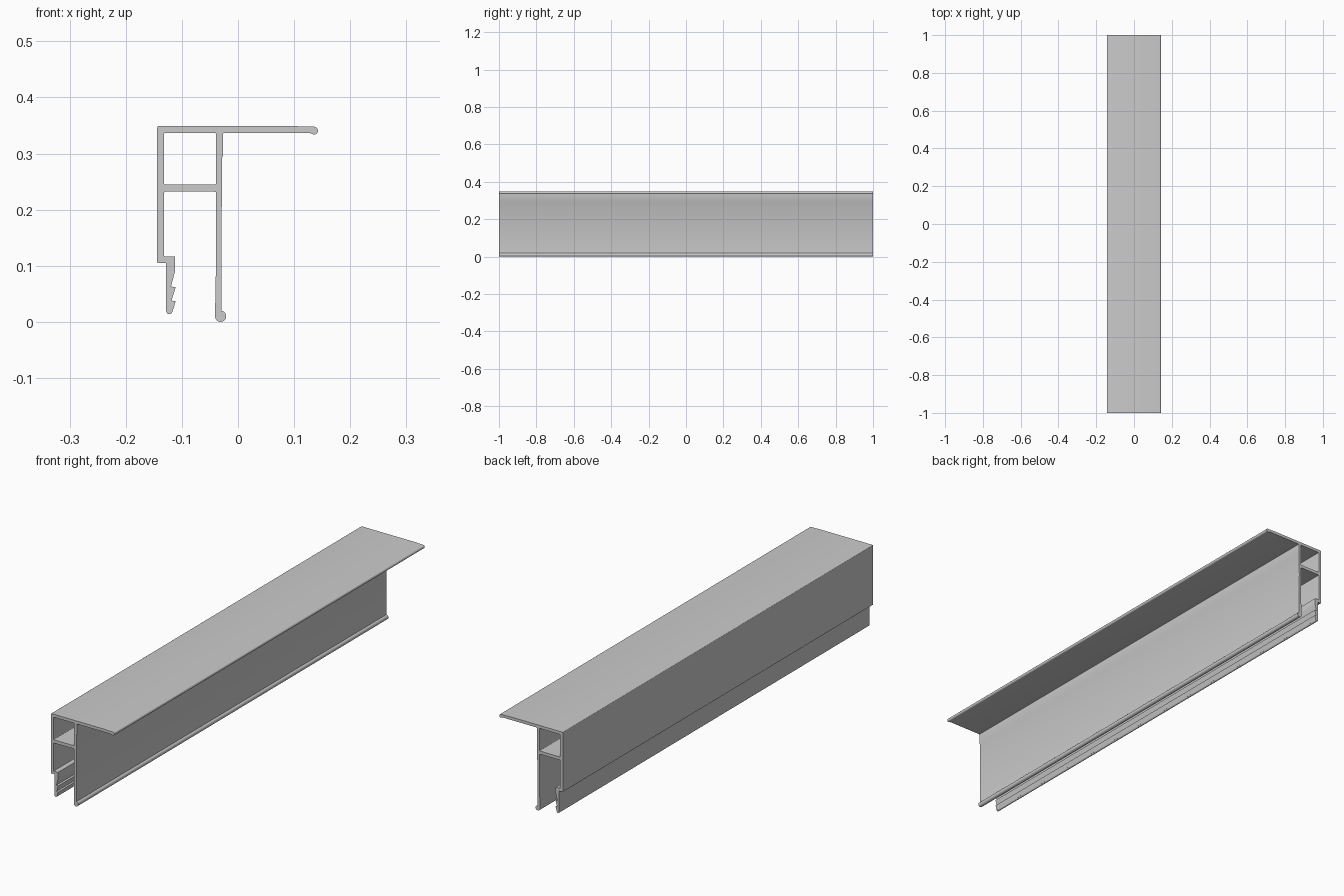
import bpy
from math import sin, cos, radians, pi
from mathutils import Vector

if "Cube" in bpy.data.objects:
    bpy.data.objects.remove(bpy.data.objects["Cube"])


def arc(cx, cz, r, start, end, n=12):
    """Points on a circle, marked as already round (no fillet)."""
    angles = [radians(start + (end - start) * i / n) for i in range(n + 1)]
    return [(cx + r * cos(a), cz + r * sin(a), 0) for a in angles]


def fillet(points, n=4):
    """Round each corner (x, z, size) with a short quadratic blend."""
    out = []
    for i, (x, z, r) in enumerate(points):
        p = Vector((x, z))
        if r == 0:
            out.append(p)
            continue
        a = p + (Vector(points[i - 1][:2]) - p).normalized() * r
        b = p + (Vector(points[(i + 1) % len(points)][:2]) - p).normalized() * r
        for k in range(n + 1):
            t = k / n
            out.append(a * (1 - t) ** 2 + p * 2 * t * (1 - t) + b * t * t)
    return out


R = 0.003

# Outer outline, clockwise from the top left corner
outline = [(-0.144, 0.349, R), (0.105, 0.349, 0), (0.112, 0.348, 0)]
# Rounded lip at the flange tip
outline += arc(0.1355, 0.341, 0.007, 90, -120)
outline += [(0.127, 0.337, 0), (-0.027, 0.337, R)]
# Right web, slightly stepped, ending in a bead
outline += [(-0.027, 0.295, 0), (-0.0285, 0.292, 0),
            (-0.0285, 0.206, 0), (-0.0295, 0.203, 0)]
outline += arc(-0.031, 0.010, 0.010, 80, -180)
# Open channel between the web and the clip
outline += [(-0.039, 0.115, 0), (-0.039, 0.232, R), (-0.132, 0.232, R),
            (-0.132, 0.117, 0.002), (-0.112, 0.117, 0.002)]
# Barbed clip leg
outline += [(-0.112, 0.091, 0.002), (-0.1195, 0.063, 0), (-0.111, 0.062, 0),
            (-0.1185, 0.038, 0), (-0.111, 0.037, 0), (-0.117, 0.018, 0)]
outline += arc(-0.1225, 0.0195, 0.0055, -15, -180, 8)
outline += [(-0.128, 0.105, 0.001), (-0.144, 0.105, 0.002)]

# Closed box chamber
chamber = [(-0.132, 0.337, R), (-0.039, 0.337, R),
           (-0.039, 0.245, R), (-0.132, 0.245, R)]

# Extrude the section along the full length
curve = bpy.data.curves.new("extruded_trim_profile", 'CURVE')
curve.dimensions = '2D'
curve.fill_mode = 'BOTH'
curve.extrude = 1.0
for loop in (outline, chamber):
    pts = fillet(loop)
    spline = curve.splines.new('POLY')
    spline.points.add(len(pts) - 1)
    for sp, p in zip(spline.points, pts):
        sp.co = (p.x, p.y, 0, 1)
    spline.use_cyclic_u = True

trim = bpy.data.objects.new("extruded_trim_profile", curve)
bpy.context.collection.objects.link(trim)
trim.rotation_euler.x = pi / 2
bpy.context.view_layer.objects.active = trim
trim.select_set(True)
bpy.ops.object.convert(target='MESH')

# Weld the caps to the sides and keep hard edges crisp
trim = bpy.context.object
bpy.ops.object.mode_set(mode='EDIT')
bpy.ops.mesh.select_all(action='SELECT')
bpy.ops.mesh.remove_doubles(threshold=0.00005)
bpy.ops.mesh.normals_make_consistent(inside=False)
bpy.ops.object.mode_set(mode='OBJECT')
bpy.ops.object.shade_smooth_by_angle(angle=radians(30))
